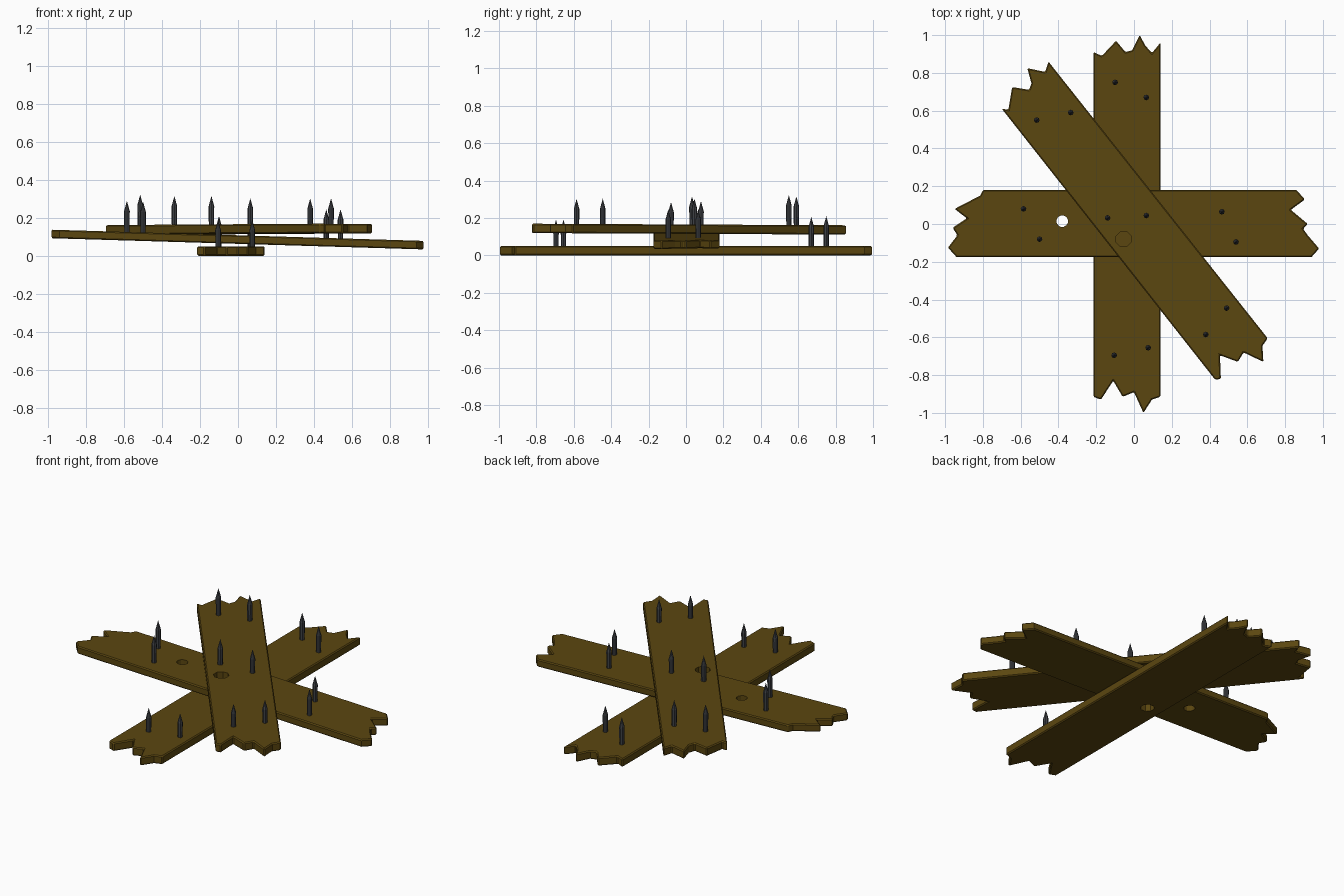
import bpy, bmesh, math
from mathutils import Matrix

if "Cube" in bpy.data.objects:
    bpy.data.objects.remove(bpy.data.objects["Cube"])


def material(name, rgb):
    m = bpy.data.materials.new(name)
    m.diffuse_color = (*rgb, 1)
    m.use_nodes = True
    m.node_tree.nodes["Principled BSDF"].inputs["Base Color"].default_value = m.diffuse_color
    return m


WOOD = material("dark_brown_wood", (0.105, 0.062, 0.005))
IRON = material("dark_iron", (0.05, 0.053, 0.06))


def add_object(name, bm, mat):
    bmesh.ops.recalc_face_normals(bm, faces=bm.faces)
    me = bpy.data.meshes.new(name)
    bm.to_mesh(me)
    bm.free()
    me.materials.append(mat)
    ob = bpy.data.objects.new(name, me)
    bpy.context.collection.objects.link(ob)
    return ob


def plank(name, outline, z0, slope_x, slope_y, thick, hole, radius, sides=8):
    """Jagged board from an outline, slightly tilted, with one drilled hole."""
    bm = bmesh.new()
    face = bm.faces.new([bm.verts.new((x, y, z0 + slope_x * x + slope_y * y)) for x, y in outline])
    top = bmesh.ops.extrude_face_region(bm, geom=[face])["geom"]
    verts = [g for g in top if isinstance(g, bmesh.types.BMVert)]
    bmesh.ops.translate(bm, verts=verts, vec=(0, 0, thick))
    board = add_object(name, bm, WOOD)
    bev = board.modifiers.new("worn_edges", "BEVEL")
    bev.width, bev.segments = 0.006, 1
    bev.limit_method, bev.angle_limit = "ANGLE", math.radians(60)

    # hidden drill for the hole
    bm = bmesh.new()
    bmesh.ops.create_cone(bm, cap_ends=True, segments=sides, radius1=radius, radius2=radius, depth=0.6,
                          matrix=Matrix.Translation((*hole, 0.1)) @ Matrix.Rotation(math.pi / sides, 4, "Z"))
    drill = add_object(name + "_drill", bm, WOOD)
    drill.hide_render = True
    drill.hide_set(True)
    drill.display_type = "WIRE"
    cut = board.modifiers.new("hole", "BOOLEAN")
    cut.operation, cut.object, cut.solver = "DIFFERENCE", drill, "EXACT"


def nail(name, x, y, base, top):
    """Eight-sided shaft with a sharp tip."""
    r, tip = 0.015, 0.055
    bm = bmesh.new()
    rings = []
    for z, rad in ((base, r * 0.9), (top - tip, r)):
        rings.append([bm.verts.new((x + rad * math.cos(a * math.pi / 4), y + rad * math.sin(a * math.pi / 4), z))
                      for a in range(8)])
    point = bm.verts.new((x, y, top))
    bm.faces.new(rings[0])
    for i in range(8):
        j = (i + 1) % 8
        bm.faces.new((rings[0][i], rings[0][j], rings[1][j], rings[1][i]))
        bm.faces.new((rings[1][i], rings[1][j], point))
    add_object(name, bm, IRON)


# bottom board, running front to back
plank("bottom_plank", [
    (-.215, .91), (-.17, .89), (-.095, .97), (-.045, .91), (-.01, .92), (.03, 1), (.06, .945), (.095, .905),
    (.14, .96), (.14, -.915), (.095, -.93), (.05, -1), (0, -.89), (-.06, -.915), (-.11, -.83), (-.175, -.93),
    (-.215, -.915)], 0, 0, 0, 0.05, (-.12, -.03), 0.038)

# middle board, running side to side and leaning down to the right
plank("middle_plank", [
    (-.80, .18), (.86, .18), (.905, .13), (.83, .075), (.92, 0), (.895, -.025), (.92, -.06), (.98, -.13),
    (.94, -.175), (-.94, -.175), (-.985, -.125), (-.935, -.06), (-.96, -.02), (-.885, .03), (-.95, .08),
    (-.815, .15)], 0.063, -0.03, 0, 0.045, (-.38, .015), 0.031, 12)

# top board, diagonal
plank("top_plank", [
    (-.70, .61), (-.665, .605), (-.645, .725), (-.555, .71), (-.543, .745), (-.565, .825), (-.47, .805),
    (-.453, .86), (.708, -.605), (.68, -.645), (.685, -.73), (.58, -.68), (.55, -.73), (.455, -.695),
    (.46, -.82), (.43, -.825)], 0.115, 0, -0.005, 0.05, (-.055, -.08), 0.043)

# nails: position, base height, tip height
NAILS = {
    "bottom": [(-.10, .75, .03, .21), (.065, .67, .03, .205), (-.105, -.695, .03, .19), (.075, -.655, .03, .19)],
    "middle": [(-.585, .08, .1, .29), (-.5, -.08, .1, .285), (.465, .065, .07, .245), (.54, -.095, .07, .245)],
    "top": [(-.515, .55, .135, .322), (-.335, .59, .135, .315), (-.14, .032, .135, .315),
            (.065, .045, .135, .303), (.49, -.445, .135, .303), (.38, -.585, .135, .302)],
}
for board, spots in NAILS.items():
    for n, spot in enumerate(spots, 1):
        nail(f"{board}_nail_{n}", *spot)
